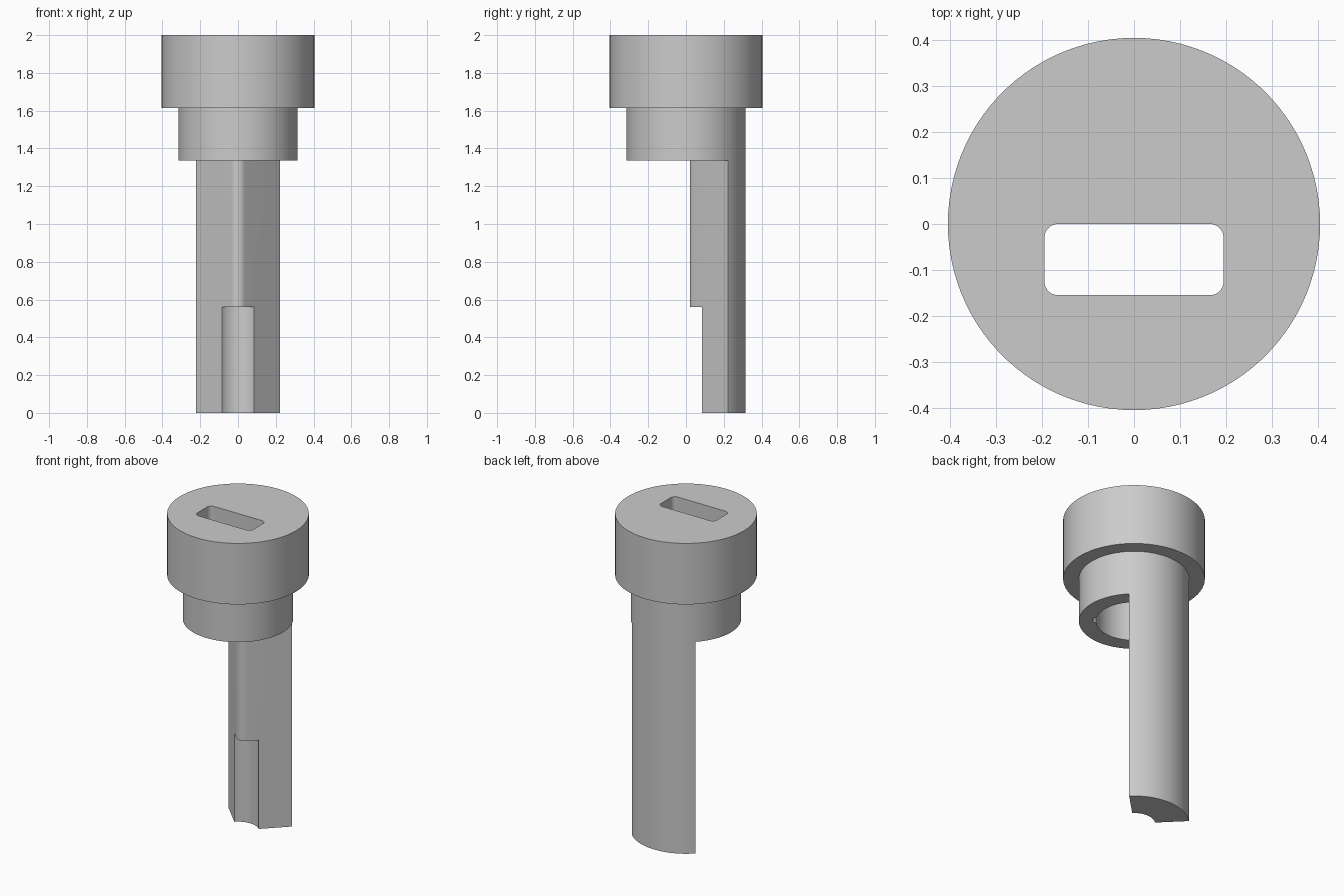
import bpy, bmesh
from math import radians, cos, sin, pi

cube = bpy.data.objects.get("Cube")
if cube:
    bpy.data.objects.remove(cube, do_unlink=True)

SEGMENTS = 100
R_HEAD, R_COLLAR, R_BORE, R_GROOVE = 0.405, 0.315, 0.217, 0.12
Z_GROOVE, Z_COLLAR, Z_HEAD, Z_TOP = 0.56, 1.335, 1.615, 2.0

grey = bpy.data.materials.new("plain grey")
grey.use_nodes = True
colour = (0.6, 0.6, 0.6, 1)
grey.diffuse_color = colour
grey.node_tree.nodes["Principled BSDF"].inputs["Base Color"].default_value = colour


def arc(cx, cy, r, start, end, steps):
    """Points along an arc, angles in degrees."""
    angles = [radians(start + (end - start) * i / steps) for i in range(steps + 1)]
    return [(cx + r * cos(a), cy + r * sin(a)) for a in angles]


def make_object(name, bm):
    bmesh.ops.recalc_face_normals(bm, faces=bm.faces)
    mesh = bpy.data.meshes.new(name)
    bm.to_mesh(mesh)
    bm.free()
    obj = bpy.data.objects.new(name, mesh)
    bpy.context.collection.objects.link(obj)
    mesh.materials.append(grey)
    return obj


def prism(name, outline, z0, z1):
    """Closed outline extruded between two heights."""
    bm = bmesh.new()
    face = bm.faces.new([bm.verts.new((x, y, z0)) for x, y in outline])
    top = bmesh.ops.extrude_face_region(bm, geom=[face])["geom"]
    verts = [v for v in top if isinstance(v, bmesh.types.BMVert)]
    bmesh.ops.translate(bm, verts=verts, vec=(0, 0, z1 - z0))
    return make_object(name, bm)


def turned(name, profile):
    """Solid of revolution from (radius, height) pairs."""
    bm = bmesh.new()
    rings = []
    for r, z in profile:
        rings.append([bm.verts.new((r * cos(2 * pi * i / SEGMENTS),
                                    r * sin(2 * pi * i / SEGMENTS), z))
                      for i in range(SEGMENTS)])
    for low, high in zip(rings, rings[1:]):
        for i in range(SEGMENTS):
            j = (i + 1) % SEGMENTS
            bm.faces.new((low[i], low[j], high[j], high[i]))
    bm.faces.new(rings[0])
    bm.faces.new(rings[-1])
    return make_object(name, bm)


def around_leg(radius):
    """Three-quarter disc that leaves a quarter wedge with a rounded tip."""
    tip = 0.05
    return (arc(0, 0, radius, 135, 405, 75)
            + arc(0, tip * 2 ** 0.5, tip, 315, 225, 12))


# Head, collar and leg as one stepped turning
body = turned("stepped_plug", [(R_COLLAR, 0), (R_COLLAR, Z_HEAD),
                               (R_HEAD, Z_HEAD), (R_HEAD, Z_TOP)])

# Slot outline with rounded corners
half, y0, y1, r = 0.195, -0.155, 0.0, 0.03
slot = (arc(half - r, y1 - r, r, 0, 90, 8) + arc(r - half, y1 - r, r, 90, 180, 8)
        + arc(r - half, y0 + r, r, 180, 270, 8) + arc(half - r, y0 + r, r, 270, 360, 8))

# Cutters: space around the leg, bore in the collar, groove in the leg, slot
cutters = [
    prism("leg_cutter", around_leg(0.6), -0.1, Z_COLLAR),
    prism("bore_cutter", around_leg(R_BORE), Z_COLLAR - 0.1, Z_HEAD),
    prism("groove_cutter", arc(0, 0, R_GROOVE, 2, 358, 72), -0.1, Z_GROOVE),
    prism("slot_cutter", slot, Z_COLLAR - 0.05, Z_TOP + 0.1),
]
for cutter in cutters:
    cutter.hide_render = True
    mod = body.modifiers.new(cutter.name, "BOOLEAN")
    mod.operation = "DIFFERENCE"
    mod.solver = "EXACT"
    mod.object = cutter

# Bake the cuts and drop the cutters
bpy.context.view_layer.update()
evaluated = body.evaluated_get(bpy.context.evaluated_depsgraph_get())
result = bpy.data.meshes.new_from_object(evaluated)
body.modifiers.clear()
body.data = result
for cutter in cutters:
    bpy.data.objects.remove(cutter, do_unlink=True)

# Smooth round walls, crisp edges
bpy.ops.object.select_all(action="DESELECT")
body.select_set(True)
bpy.context.view_layer.objects.active = body
bpy.ops.object.shade_smooth_by_angle(angle=radians(30))
